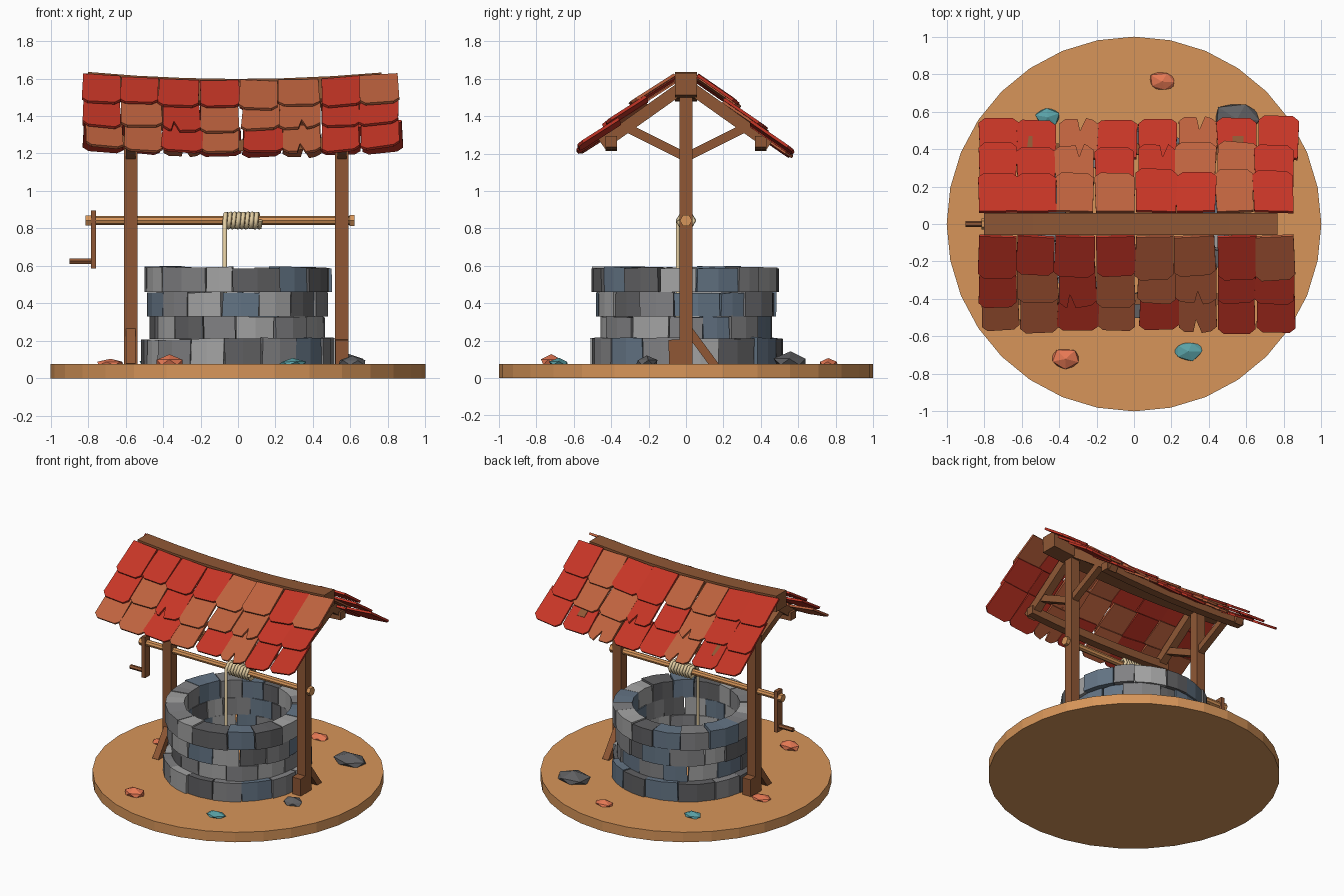
import bpy, bmesh, random
from math import sin, cos, pi, radians
from mathutils import Vector, Matrix

if "Cube" in bpy.data.objects:
    bpy.data.objects.remove(bpy.data.objects["Cube"])

random.seed(4)
jit = lambda a: random.uniform(-a, a)


def material(name, r, g, b):
    m = bpy.data.materials.new(name)
    m.diffuse_color = [(c / 255) ** 2.2 for c in (r, g, b)] + [1]
    m.use_nodes = True
    m.node_tree.nodes["Principled BSDF"].inputs["Base Color"].default_value = m.diffuse_color
    return m


WOOD = material("wood", 142, 88, 56)
TAN = material("tan_wood", 214, 148, 90)
ROPE = material("rope", 226, 204, 160)
RED = material("red_tile", 196, 56, 42)
BROWN = material("brown_tile", 188, 98, 64)
ORANGE = material("orange_rock", 230, 120, 85)
TEAL = material("teal_rock", 90, 160, 165)
DARK = material("dark_stone", 96, 96, 98)
STONES = [DARK, material("mid_stone", 128, 128, 130),
          material("light_stone", 162, 162, 162), material("blue_stone", 100, 116, 132)]


def finish(name, bm, mat):
    bmesh.ops.recalc_face_normals(bm, faces=bm.faces)
    me = bpy.data.meshes.new(name)
    bm.to_mesh(me)
    bm.free()
    me.materials.append(mat)
    ob = bpy.data.objects.new(name, me)
    bpy.context.collection.objects.link(ob)
    return ob


def loft(name, sections, mat, bevel=0):
    """Closed solid through equal-sized rings of points."""
    bm = bmesh.new()
    rings = [[bm.verts.new(p) for p in s] for s in sections]
    n = len(rings[0])
    for a, b in zip(rings, rings[1:]):
        for i in range(n):
            bm.faces.new((a[i], a[(i + 1) % n], b[(i + 1) % n], b[i]))
    bm.faces.new(rings[0])
    bm.faces.new(rings[-1])
    if bevel:
        sharp = [e for e in bm.edges if e.calc_face_angle(0) > 0.5]
        bmesh.ops.bevel(bm, geom=sharp, offset=bevel, segments=1, affect='EDGES')
    return finish(name, bm, mat)


def axis_frame(p0, p1):
    d = (p1 - p0).normalized()
    side = Vector((1, 0, 0)) if abs(d.x) < 0.9 else Vector((0, 1, 0))
    return side, d.cross(side).normalized()


def beam(name, p0, p1, w, h, mat=WOOD):
    p0, p1 = Vector(p0), Vector(p1)
    u, v = axis_frame(p0, p1)
    corners = [(-1, -1), (1, -1), (1, 1), (-1, 1)]
    return loft(name, [[p + u * a * w / 2 + v * b * h / 2 for a, b in corners]
                       for p in (p0, p1)], mat, 0.005)


def rod(name, p0, p1, r, n, mat):
    p0, p1 = Vector(p0), Vector(p1)
    u, v = axis_frame(p0, p1)
    return loft(name, [[p + (u * cos(2 * pi * i / n) + v * sin(2 * pi * i / n)) * r
                        for i in range(n)] for p in (p0, p1)], mat)


# Round ground disc
rod("base_disc", (0, 0, 0), (0, 0, 0.075), 1.0, 32, TAN)

# Well wall: four courses of wedge stones
courses = [(0.075, 0.21, 0.51), (0.21, 0.33, 0.465), (0.33, 0.46, 0.48), (0.46, 0.59, 0.497)]
for c, (z0, z1, radius) in enumerate(courses):
    n = 15
    cuts = [2 * pi * (i + 0.4 * c + jit(0.22)) / n for i in range(n)]
    cuts.append(cuts[0] + 2 * pi)
    last = -1
    for i in range(n):
        ro, lean = radius + jit(0.01), jit(0.012)
        top = z1 + jit(0.006)
        secs = []
        for t in (0, 0.5, 1):
            a = cuts[i] + 0.006 + (cuts[i + 1] - cuts[i] - 0.012) * t
            al = a + (lean if t != 0.5 else 0)
            zt = top + jit(0.004)
            secs.append([(r * cos(b), r * sin(b), z) for r, b, z in
                         ((0.37, a, z0), (ro, a, z0), (ro, al, zt), (0.37, al, zt))])
        k = random.choice([k for k in range(4) if k != last])
        last = k
        loft("wall_stone", secs, STONES[k], 0.008)

# Posts with feet, rafters and knee braces; the left side is the right turned round
for x, s in ((0.555, 1), (-0.572, -1)):
    beam("post", (x, 0, 0.07), (x, 0, 1.55), 0.072, 0.07)
    beam("foot_block", (x, -s * 0.06, 0.07), (x, -s * 0.064, 0.205), 0.068, 0.06)
    beam("foot_strut", (x, s * 0.015, 0.255), (x, s * 0.155, 0.065), 0.05, 0.045)
    for f in (1, -1):
        beam("rafter", (x, f * 0.02, 1.555), (x, f * 0.45, 1.25), 0.06, 0.065)
        beam("knee_brace", (x, f * 0.01, 1.185), (x, f * 0.30, 1.33), 0.05, 0.048)


# Sagging ridge beam and eave purlins
def sag(x):
    return -0.042 * (1 - (x / 0.85) ** 2)


def sagging_beam(name, x0, x1, y, z, w, h):
    secs = []
    for i in range(7):
        x = x0 + (x1 - x0) * i / 6
        secs.append([(x, y + a * w / 2, z + sag(x) + b * h / 2)
                     for a, b in ((-1, -1), (1, -1), (1, 1), (-1, 1))])
    loft(name, secs, WOOD)


sagging_beam("ridge_beam", -0.8, 0.765, 0, 1.58, 0.12, 0.12)
for f in (1, -1):
    sagging_beam("purlin", -0.62, 0.6, f * 0.40, 1.285, 0.06, 0.06)

# Roof tiles: three overlapping rows of eight on each slope
patterns = {-1: ("RRRRBBRB", "RBRBBBRR", "BBRBRBRR"),
            1: ("RRBBRRBR", "RRBRRBBR", "RRBRRBRR")}
cracked = {(-1, 1, 2), (-1, 1, 5), (-1, 2, 5), (1, 1, 2), (1, 1, 4), (1, 2, 2), (1, 2, 5)}
for f, rows in patterns.items():
    ang = radians(40 if f < 0 else 42)
    down = Vector((0, f * cos(ang), -sin(ang)))
    out = Vector((0, f * sin(ang), cos(ang)))
    for r, row in enumerate(rows):
        for i, colour in enumerate(row):
            xc = -0.84 + 0.2125 * (i + 0.5) + jit(0.01) + (0.012 if r == 2 else 0)
            hw, length = 0.106 + jit(0.006), 0.265 + jit(0.018)
            tilt, twist = jit(0.008), jit(0.04)
            prof = [(-hw * 0.96, 0), (hw * 0.96, 0), (hw, length * 0.85),
                    (hw * 0.7, length * 0.96), (-hw * 0.7, length * 0.97), (-hw, length * 0.86)]
            if (f, r, i) in cracked:
                k = jit(0.4) * hw
                prof[4:4] = [(k + 0.025, length), (k - 0.005, length * 0.68), (k - 0.02, length * 0.97)]
            secs = []
            for t in (0, 0.016):
                ring = []
                for a, b in prof:
                    x = xc + a - twist * b
                    p = Vector((x, f * 0.062, 1.622 + sag(x)))
                    lift = 0.004 + 0.13 * b + tilt * a / hw - 0.008 + t
                    ring.append(p + down * (b + 0.19 * r + twist * a) + out * lift)
                secs.append(ring)
            loft("roof_tile", secs, RED if colour == "R" else BROWN)

# Winding axle, crank and handle
AZ = 0.842
rod("axle", (-0.81, 0, AZ), (0.6, 0, AZ), 0.023, 8, TAN)
rod("axle_end", (0.595, 0, AZ), (0.622, 0, AZ), 0.033, 6, TAN)
rod("axle_collar", (-0.815, 0, AZ), (-0.785, 0, AZ), 0.03, 6, TAN)
beam("crank_arm", (-0.772, 0, 0.895), (-0.772, 0, 0.585), 0.028, 0.06)
rod("crank_handle", (-0.90, 0, 0.625), (-0.765, 0, 0.625), 0.016, 6, WOOD)

# Rope: coil round the axle, then a straight drop into the well
turns, per = 8, 6
pts = [(-0.07 + 0.19 * i / (turns * per), -0.043 * cos(2 * pi * i / per),
        AZ + 0.043 * sin(2 * pi * i / per)) for i in range(turns * per + 1)]
pts.insert(0, (-0.07, -0.043, 0.2))
cu = bpy.data.curves.new("rope", 'CURVE')
cu.dimensions = '3D'
cu.bevel_depth, cu.bevel_resolution, cu.use_fill_caps = 0.012, 1, True
sp = cu.splines.new('POLY')
sp.points.add(len(pts) - 1)
for q, p in zip(sp.points, pts):
    q.co = (*p, 1)
cu.materials.append(ROPE)
rope = bpy.data.objects.new("rope", cu)
bpy.context.collection.objects.link(rope)

# Loose faceted rocks on the ground
rocks = [(-0.365, -0.72, 0.085, 0.06, 0.055, ORANGE), (0.29, -0.68, 0.08, 0.06, 0.03, TEAL),
         (0.15, 0.76, 0.08, 0.055, 0.03, ORANGE), (-0.46, 0.57, 0.07, 0.055, 0.03, TEAL),
         (0.55, 0.56, 0.135, 0.10, 0.065, DARK), (0.61, -0.21, 0.075, 0.06, 0.045, DARK),
         (-0.68, 0.07, 0.08, 0.06, 0.03, ORANGE)]
for x, y, rx, ry, h, mat in rocks:
    bm = bmesh.new()
    bmesh.ops.create_icosphere(bm, subdivisions=1, radius=1,
                               matrix=Matrix.Rotation(random.random() * 3, 4, 'Z'))
    for v in bm.verts:
        v.co *= 1 + jit(0.12)
        v.co = (x + v.co.x * rx, y + v.co.y * ry, max(0.07, 0.075 + v.co.z * h))
    finish("ground_rock", bm, mat)
